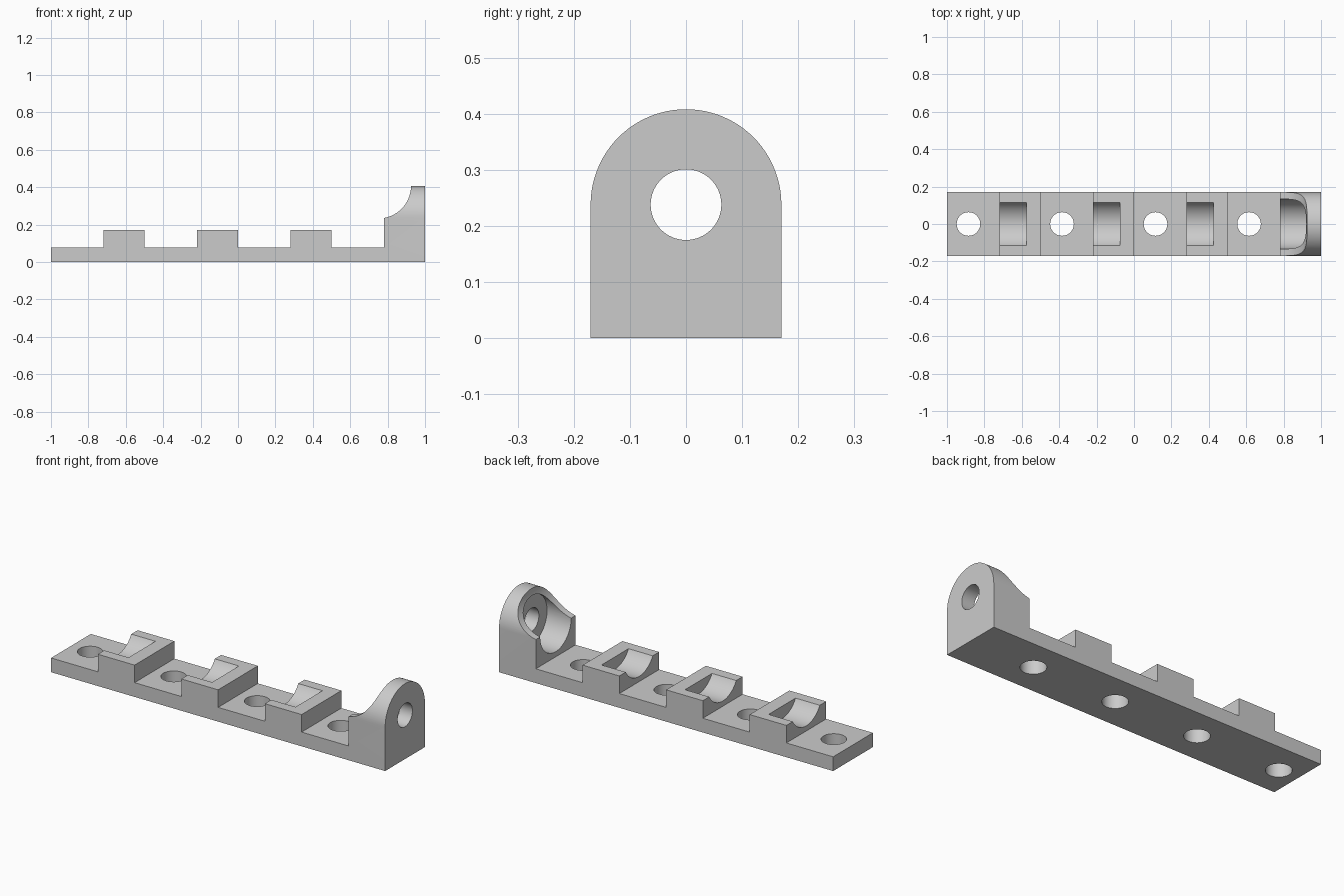
import bpy, bmesh, math
from mathutils import Vector

cube = bpy.data.objects.get("Cube")
if cube:
    bpy.data.objects.remove(cube, do_unlink=True)

HALF_W, BASE_H, BLOCK_H = 0.17, 0.077, 0.172
AXIS_Z, ROD_R, HOLE_R = 0.238, 0.133, 0.063
LUG_X, WALL_X = 0.78, 0.925
BLOCK_STARTS = [-0.72, -0.22, 0.28]
HOLES = [-0.885, -0.385, 0.115, 0.615]

grey = bpy.data.materials.new("light grey")
grey.use_nodes = True
grey.diffuse_color = (0.6, 0.6, 0.6, 1)
grey.node_tree.nodes["Principled BSDF"].inputs["Base Color"].default_value = (0.6, 0.6, 0.6, 1)


def prism(name, points, offset):
    """Extrude a closed outline along an offset."""
    bm = bmesh.new()
    face = bm.faces.new([bm.verts.new(p) for p in points])
    new = bmesh.ops.extrude_face_region(bm, geom=[face])["geom"]
    verts = [v for v in new if isinstance(v, bmesh.types.BMVert)]
    bmesh.ops.translate(bm, verts=verts, vec=Vector(offset))
    bmesh.ops.recalc_face_normals(bm, faces=bm.faces)
    mesh = bpy.data.meshes.new(name)
    bm.to_mesh(mesh)
    bm.free()
    mesh.materials.append(grey)
    obj = bpy.data.objects.new(name, mesh)
    bpy.context.collection.objects.link(obj)
    return obj


def circle(r, n=64):
    return [(r * math.cos(2 * math.pi * i / n), r * math.sin(2 * math.pi * i / n)) for i in range(n)]


def rod(name, r, x0, x1):
    """Cylinder along the shared rod axis."""
    return prism(name, [(x0, a, AXIS_Z + b) for a, b in circle(r)], (x1 - x0, 0, 0))


def combine(target, cutter, operation):
    mod = target.modifiers.new("cut", 'BOOLEAN')
    mod.operation, mod.solver, mod.object = operation, 'EXACT', cutter
    bpy.context.view_layer.objects.active = target
    bpy.ops.object.modifier_apply(modifier=mod.name)
    bpy.data.objects.remove(cutter, do_unlink=True)


# Stepped side profile: strip, three blocks and the scooped lug
side = [(-1, 0), (-1, BASE_H)]
for x in BLOCK_STARTS:
    side += [(x, BASE_H), (x, BLOCK_H), (x + 0.22, BLOCK_H), (x + 0.22, BASE_H)]
side.append((LUG_X, BASE_H))
scoop_r, scoop_x, top = 0.175, 0.75, AXIS_Z + HALF_W
start = math.acos((LUG_X - scoop_x) / scoop_r)
for i in range(25):
    a = start * (1 - i / 24)
    side.append((scoop_x + scoop_r * math.cos(a), top - scoop_r * math.sin(a)))
side += [(WALL_X, top + 0.05), (1, top + 0.05), (1, 0)]
rail = prism("bracket_rail", [(x, -HALF_W, z) for x, z in side], (0, 2 * HALF_W, 0))

# Round the top of the lug with an arched end outline
arch = [(-1.1, -HALF_W - 0.0, -0.1)]
arch += [(-1.1, -HALF_W * math.cos(math.pi * i / 48), AXIS_Z + HALF_W * math.sin(math.pi * i / 48))
         for i in range(49)]
arch.append((-1.1, HALF_W, -0.1))
combine(rail, prism("arch_cutter", arch, (2.2, 0, 0)), 'INTERSECT')

# Rod cradles in the blocks and the socket in the lug
for x in BLOCK_STARTS:
    combine(rail, rod("cradle_cutter", ROD_R, x - 0.05, x + 0.145), 'DIFFERENCE')
combine(rail, rod("socket_cutter", ROD_R, LUG_X - 0.05, WALL_X), 'DIFFERENCE')
combine(rail, rod("lug_hole_cutter", HOLE_R, 0.85, 1.1), 'DIFFERENCE')

# Screw holes through the strip
for x in HOLES:
    hole = prism("screw_cutter", [(x + a, b, -0.1) for a, b in circle(HOLE_R)], (0, 0, 0.25))
    combine(rail, hole, 'DIFFERENCE')

bpy.ops.object.select_all(action='DESELECT')
rail.select_set(True)
bpy.context.view_layer.objects.active = rail
bpy.ops.object.shade_smooth_by_angle(angle=math.radians(30))
